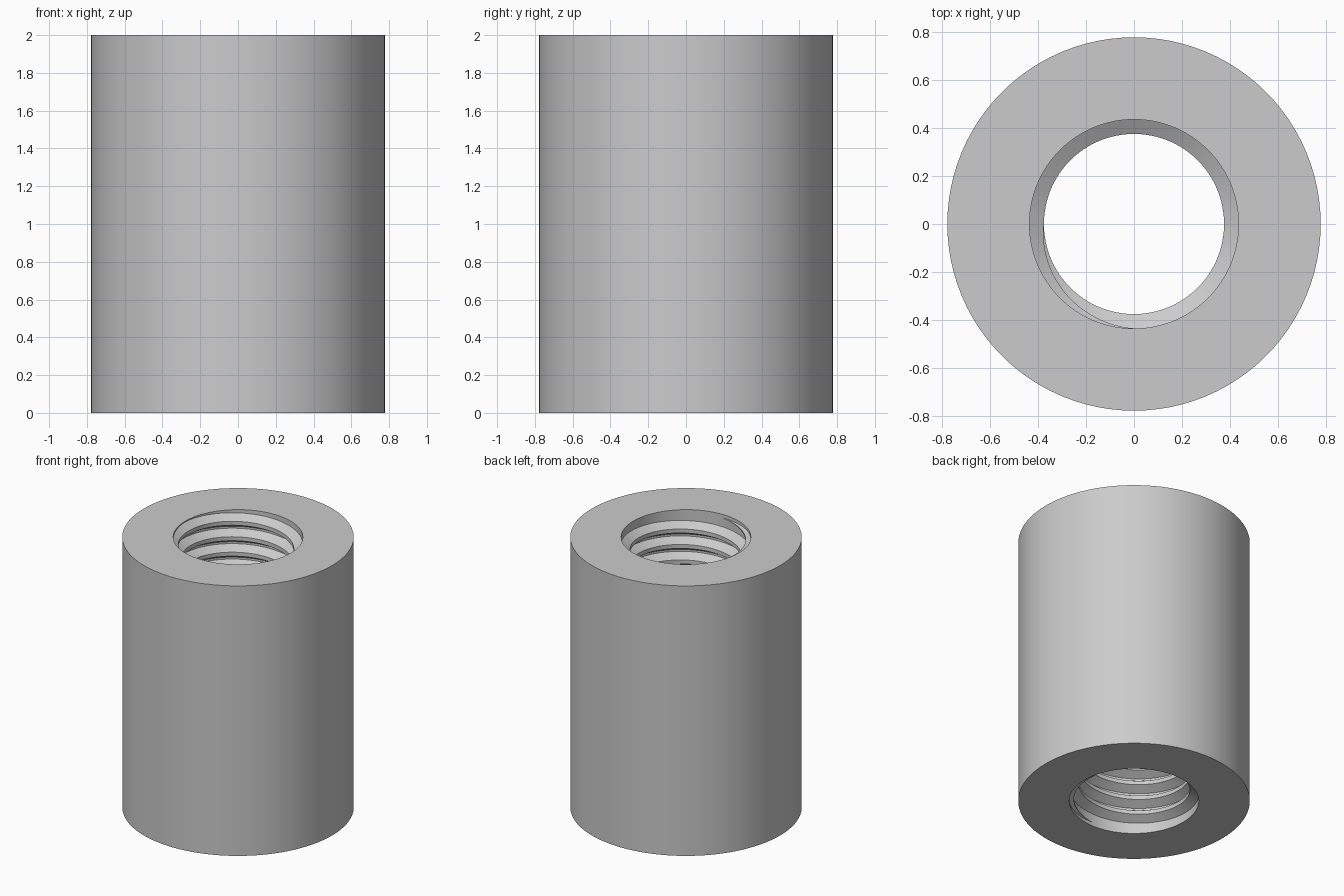
import bpy, bmesh
from math import sin, cos, tau, radians

HEIGHT = 2.0
OUTER = 0.777        # outside radius of the sleeve
BORE = 0.435         # thread root radius
CREST = 0.375        # thread crest radius
SIDES = 96
TURNS = 17
MARGIN = 0.028       # gap from each end face to the thread's first centre line
ROOT_HALF, CREST_HALF = 0.05, 0.0145

if "Cube" in bpy.data.objects:
    bpy.data.objects.remove(bpy.data.objects["Cube"])

grey = bpy.data.materials.new("steel_grey")
grey.use_nodes = True
grey.diffuse_color = (0.6, 0.6, 0.6, 1)
grey.node_tree.nodes["Principled BSDF"].inputs["Base Color"].default_value = (0.6, 0.6, 0.6, 1)


def finish(bm, name):
    """Turn a bmesh into a smooth-shaded object with crisp edges."""
    bmesh.ops.recalc_face_normals(bm, faces=bm.faces)
    mesh = bpy.data.meshes.new(name)
    bm.to_mesh(mesh)
    bm.free()
    mesh.materials.append(grey)
    obj = bpy.data.objects.new(name, mesh)
    bpy.context.collection.objects.link(obj)
    bpy.ops.object.select_all(action='DESELECT')
    obj.select_set(True)
    bpy.context.view_layer.objects.active = obj
    bpy.ops.object.shade_smooth_by_angle(angle=radians(25))


def ring_point(bm, radius, angle, z):
    return bm.verts.new((radius * cos(angle), radius * sin(angle), z))


def bridge(bm, a, b):
    """Join two matching closed loops of vertices with quads."""
    for i in range(len(a)):
        j = (i + 1) % len(a)
        bm.faces.new((a[i], a[j], b[j], b[i]))


# Sleeve: a rectangular section turned about the axis
bm = bmesh.new()
section = [(OUTER, 0), (OUTER, HEIGHT), (BORE, HEIGHT), (BORE, 0)]
loops = [[ring_point(bm, r, tau * i / SIDES, z) for r, z in section] for i in range(SIDES)]
for i in range(SIDES):
    bridge(bm, loops[i - 1], loops[i])
finish(bm, "sleeve_body")

# Internal thread: a right-handed ridge that fades in over a quarter turn at each end
bm = bmesh.new()
steps = TURNS * SIDES
previous = None
for i in range(steps + 1):
    turn = i / SIDES
    fade = max(0.01, min(1, turn * 4, (TURNS - turn) * 4))
    angle = tau * (turn - 0.25)
    z = MARGIN + (HEIGHT - 2 * MARGIN) * turn / TURNS
    tip = BORE - (BORE - CREST) * fade
    ridge = [(BORE, -ROOT_HALF), (tip, -CREST_HALF), (tip, CREST_HALF), (BORE, ROOT_HALF)]
    loop = [ring_point(bm, r, angle, z + h * fade) for r, h in ridge]
    if previous:
        for k in range(3):
            bm.faces.new((previous[k], previous[k + 1], loop[k + 1], loop[k]))
    previous = loop
finish(bm, "internal_thread")
